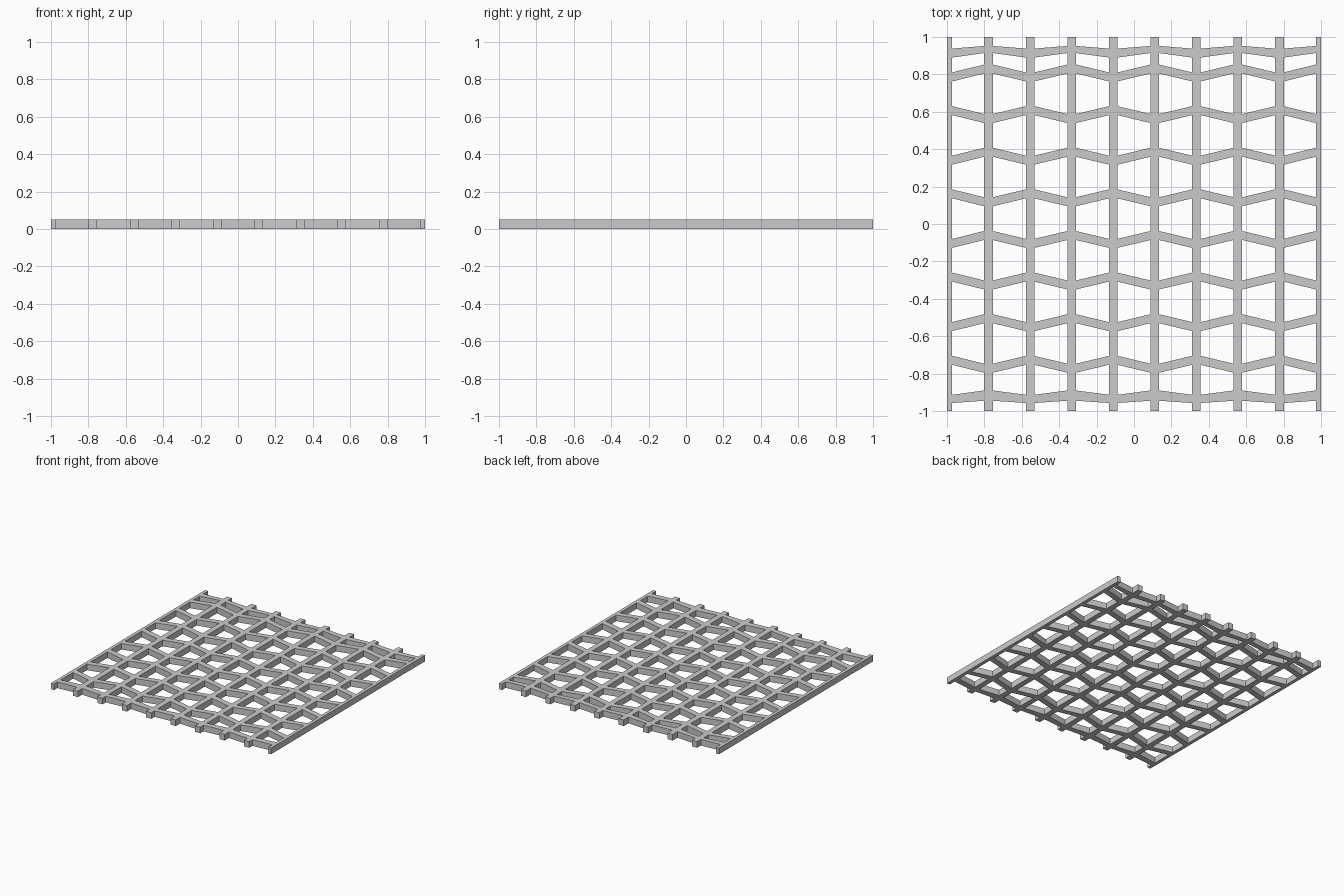
import bpy, bmesh

if "Cube" in bpy.data.objects:
    bpy.data.objects.remove(bpy.data.objects["Cube"])

H = 0.05            # panel thickness
PITCH = 2 / 9       # spacing of bars and ribs
HALF = 0.023        # half width of a bar
EDGE = 0.028        # width of the outer bars


def add_prism(bm, outline):
    """Extrude a counter-clockwise outline from z=0 to z=H."""
    bottom = [bm.verts.new((x, y, 0)) for x, y in outline]
    top = [bm.verts.new((x, y, H)) for x, y in outline]
    bm.faces.new(bottom[::-1])
    bm.faces.new(top)
    n = len(outline)
    for i in range(n):
        j = (i + 1) % n
        bm.faces.new((bottom[i], bottom[j], top[j], top[i]))


def make_object(name, outlines):
    bm = bmesh.new()
    for outline in outlines:
        add_prism(bm, outline)
    mesh = bpy.data.meshes.new(name)
    bm.to_mesh(mesh)
    bm.free()
    bpy.context.collection.objects.link(bpy.data.objects.new(name, mesh))


# Long straight bars, the outer two trimmed to the panel edge
spans = [(-1 + i * PITCH - HALF, -1 + i * PITCH + HALF) for i in range(10)]
spans[0], spans[-1] = (-1, -1 + EDGE), (1 - EDGE, 1)
for i, (a, b) in enumerate(spans):
    make_object(f"long_bar_{i + 1}", [[(a, -1), (b, -1), (b, 1), (a, 1)]])


def zigzag_rib(name, left, right):
    """Rib pieces between bars; left/right are (low, high) edges, alternating."""
    pieces = []
    for i in range(9):
        p, q = (left, right) if i % 2 == 0 else (right, left)
        a, b = spans[i][1], spans[i + 1][0]
        pieces.append([(a, p[0]), (b, q[0]), (b, q[1]), (a, p[1])])
    make_object(name, pieces)


# Regular ribs, each in opposite phase to its neighbour
for k in range(8):
    mid = -0.75 + k * 0.2225
    s = 0.021 if k % 2 == 0 else -0.021
    zigzag_rib(f"zigzag_rib_{k + 1}", (mid + s - 0.024, mid + s + 0.024),
               (mid - s - 0.024, mid - s + 0.024))

# Flatter ribs near the two ends
zigzag_rib("front_end_rib", (-0.957, -0.913), (-0.945, -0.89))
zigzag_rib("back_end_rib", (0.89, 0.938), (0.914, 0.952))
